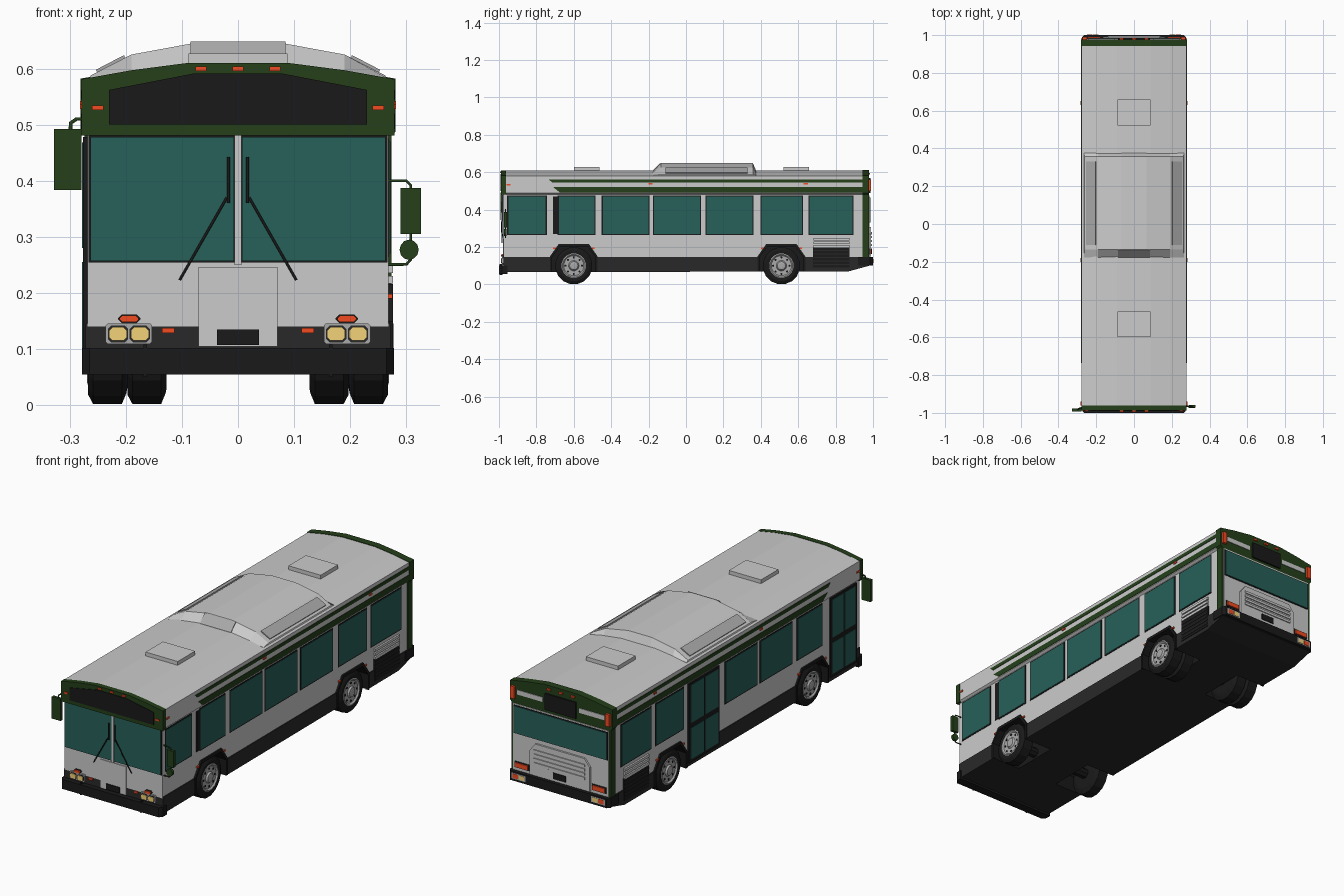
import bpy, bmesh, math
from mathutils import Vector

if "Cube" in bpy.data.objects:
    bpy.data.objects.remove(bpy.data.objects["Cube"])


def mat(name, r, g, b):
    m = bpy.data.materials.new(name)
    m.diffuse_color = (r, g, b, 1)
    m.use_nodes = True
    m.node_tree.nodes["Principled BSDF"].inputs["Base Color"].default_value = m.diffuse_color
    return m


GREEN = mat("green", 0.018, 0.05, 0.01)
GLASS = mat("teal_glass", 0.02, 0.115, 0.098)
BLACK = mat("black", 0.01, 0.01, 0.01)
DARK = mat("dark_grey", 0.022, 0.022, 0.022)
ORANGE = mat("orange", 0.9, 0.07, 0.015)
LAMP = mat("lamp", 0.9, 0.65, 0.19)
SILVER = mat("silver", 0.4, 0.4, 0.4)


def finish(name, bm, m, mirror=False):
    bmesh.ops.recalc_face_normals(bm, faces=bm.faces)
    me = bpy.data.meshes.new(name)
    bm.to_mesh(me)
    bm.free()
    ob = bpy.data.objects.new(name, me)
    bpy.context.scene.collection.objects.link(ob)
    if m:
        me.materials.append(m)
    if mirror:
        ob.modifiers.new("mirror", 'MIRROR').use_mirror_merge = False
    return ob


def loft(name, rings, m=None, mirror=False):
    bm = bmesh.new()
    vs = [[bm.verts.new(p) for p in r] for r in rings]
    n = len(vs[0])
    for a, b in zip(vs, vs[1:]):
        for i in range(n):
            bm.faces.new((a[i], a[(i + 1) % n], b[(i + 1) % n], b[i]))
    bm.faces.new(vs[0])
    bm.faces.new(vs[-1])
    return finish(name, bm, m, mirror)


def prism(name, axis, pts, a, b, m=None, mirror=False):
    put = {'x': lambda p, t: (t, p[0], p[1]), 'y': lambda p, t: (p[0], t, p[1]),
           'z': lambda p, t: (p[0], p[1], t)}[axis]
    return loft(name, [[put(p, t) for p in pts] for t in (a, b)], m, mirror)


def box(name, x, y, z, m=None, mirror=False):
    return prism(name, 'x', [(y[0], z[0]), (y[1], z[0]), (y[1], z[1]), (y[0], z[1])], x[0], x[1], m, mirror)


def lathe(name, prof, y, z, m=None, n=16, mirror=True):
    rings = [[(x, y + r * math.cos(2 * math.pi * (i + .5) / n), z + r * math.sin(2 * math.pi * (i + .5) / n))
              for i in range(n)] for x, r in prof]
    return loft(name, rings, m, mirror)


def tube(name, pts, r, m):
    cu = bpy.data.curves.new(name, 'CURVE')
    cu.dimensions = '3D'
    cu.bevel_depth, cu.bevel_resolution, cu.use_fill_caps = r, 1, True
    sp = cu.splines.new('POLY')
    sp.points.add(len(pts) - 1)
    for p, q in zip(sp.points, pts):
        p.co = (*q, 1)
    cu.materials.append(m)
    ob = bpy.data.objects.new(name, cu)
    bpy.context.scene.collection.objects.link(ob)


def sym(half):
    return half + [(-x, z) for x, z in reversed(half)]


# body shell and dark skirt
body = prism("body_shell", 'y', sym([(.268, .14), (.268, .48), (.278, .488), (.278, .58), (.19, .596), (.09, .608)]),
             -.975, .96)
skirt = prism("skirt", 'x', [(-.975, .065), (.87, .07), (.98, .1), (.98, .146), (-.975, .146)], -.272, .272, DARK)

# wheel wells, arch trims and wheels
for part, cy in (("front", -.6), ("rear", .51)):
    arch = [(-.118, .04), (-.118, .145), (-.075, .203), (.075, .203), (.118, .145), (.118, .04)]
    cut = prism(part + "_well_cutter", 'x', [(cy + y, z) for y, z in arch], .115, .32, BLACK, True)
    cut.hide_render = True
    cut.hide_viewport = True
    cut.display_type = 'WIRE'
    for ob in (body, skirt):
        b = ob.modifiers.new("well", 'BOOLEAN')
        b.operation, b.object, b.solver, b.material_mode = 'DIFFERENCE', cut, 'EXACT', 'TRANSFER'
    inner = [(-.117, .068), (-.117, .145), (-.075, .202), (.075, .202), (.117, .145), (.117, .068)]
    outer = [(-.128, .068), (-.128, .149), (-.081, .216), (.081, .216), (.128, .149), (.128, .068)]
    prism(part + "_arch_trim", 'x', [(cy + y, z) for y, z in outer + inner[::-1]], .26, .276, BLACK, True)
    tire = [(.197, .07), (.199, .08), (.207, .1), (.258, .1), (.267, .083), (.266, .066), (.25, .062)]
    lathe(part + "_tire", tire, cy, .1, BLACK)
    if part == "rear":
        lathe("rear_inner_tire", [(x - .07, r) for x, r in tire], cy, .1, BLACK)
    lathe(part + "_hub", [(.24, .066), (.267, .066), (.269, .061), (.262, .054), (.262, .028), (.27, .022),
                          (.272, .012)], cy, .1, SILVER)
    for i in range(8):
        a = math.pi / 4 * i
        lathe(part + "_hub_hole", [(.258, .006), (.2635, .006)], cy + .044 * math.cos(a), .1 + .044 * math.sin(a),
              BLACK, 6)
    lathe(part + "_axle", [(0, .025), (.22, .025)], cy, .1, BLACK, 8)
    for d in (-.1, .1):
        box(part + "_arch_marker", (.26, .275), (cy + d - .01, cy + d + .01), (.19, .198), ORANGE, True)


# side windows
def window(name, y0, y1, sides):
    for s in sides:
        box(name + "_frame", (s * .26, s * .2695), (y0 - .006, y1 + .006), (.264, .476), BLACK)
        box(name, (s * .26, s * .271), (y0, y1), (.27, .47), GLASS)


for y0, y1, sides in ((-.95, -.75, [1]), (-.68, -.49, [1, -1]), (-.445, -.2, [1, -1]), (-.17, .075, [1, -1]),
                      (.11, .355, [1]), (.405, .62, [1, -1]), (.66, .89, [1, -1])):
    window("side_window", y0, y1, sides)
box("window_post", (.26, .2715), (-.71, -.68), (.27, .47), BLACK)

# doors on the left side
for name, y0, y1 in (("front_door", -.945, -.74), ("middle_door", .13, .37)):
    box(name, (-.276, -.25), (y0, y1), (.085, .478), BLACK)
    mid = (y0 + y1) / 2
    for a, b in ((y0 + .012, mid - .006), (mid + .006, y1 - .012)):
        for z in ((.1, .255), (.28, .468)):
            box(name + "_glass", (-.278, -.26), (a, b), z, GLASS)

# side stripes, markers and engine grilles
prism("upper_stripe", 'x', [(-.735, .562), (.95, .562), (.95, .545), (-.715, .545)], .27, .2802, GREEN, True)
prism("lower_stripe", 'x', [(-.71, .52), (.95, .52), (.95, .492), (-.675, .492)], .27, .2802, GREEN, True)
for y, z in ((-.95, .532), (-.19, .538), (.64, .538)):
    box("side_marker", (.27, .282), (y - .011, y + .011), (z - .004, z + .004), ORANGE, True)
box("engine_grille", (.26, .2745), (.68, .875), (.09, .2), BLACK, True)
for i in range(8):
    z = .103 + i * .019
    box("grille_slat", (.26, .2765), (.682, .873), (z, z + (.013 if z > .19 else .005)),
        None if z > .19 else DARK, True)

# roof hatches
for y in (-.53, .59):
    box("roof_hatch", (-.088, .088), (y - .068, y + .068), (.6, .627))

# roof unit with sloped ends
low = sym([(.268, .575), (.265, .583), (.19, .595), (.065, .607)])
full = sym([(.268, .575), (.262, .588), (.19, .625), (.065, .648)])
loft("roof_unit", [[(x, y, z) for x, z in sec] for y, sec in ((-.178, low), (-.135, full), (.358, full), (.375, low))])
prism("roof_unit_panel", 'y', [(.25, .59), (.2, .616), (.203, .624), (.253, .598)], -.11, .33, SILVER, True)
prism("roof_unit_vent", 'x', [(-.178, .6), (-.176, .611), (-.139, .648), (-.133, .64)], -.085, .085, SILVER)

# front: cap, sign, windscreen, panels
prism("front_cap", 'y', sym([(.279, .481), (.279, .581), (.19, .597), (.09, .61)]), -.988, -.962, GREEN)
prism("front_sign", 'y', sym([(.23, .5), (.23, .562), (.08, .591)]), -.991, -.98, BLACK)
for x in (-.066, 0, .066):
    box("roof_marker", (x - .01, x + .01), (-.994, -.98), (.596, .604), ORANGE)
box("corner_marker", (.24, .26), (-.992, -.98), (.526, .534), ORANGE, True)
box("windscreen_seal", (.004, .266), (-.978, -.96), (.254, .481), BLACK, True)
box("windscreen", (.007, .263), (-.981, -.96), (.257, .478), GLASS, True)
box("windscreen_divider", (-.006, .006), (-.984, -.96), (.25, .481))
box("front_panel", (-.07, .07), (-.979, -.96), (.105, .246))
box("front_plate", (-.037, .037), (-.983, -.96), (.107, .135), BLACK)
prism("front_bumper", 'z', sym([(.278, -.955), (.278, -.983), (.265, -1)]), .055, .102, BLACK)
box("bumper_post", (.162, .168), (-.998, -.98), (.05, .108), BLACK, True)


# front lamps
def chamfer(x0, x1, z0, z1, c):
    return [(x0 + c, z0), (x1 - c, z0), (x1, z0 + c), (x1, z1 - c), (x1 - c, z1), (x0 + c, z1), (x0, z1 - c),
            (x0, z0 + c)]


prism("headlight_housing", 'y', chamfer(.153, .236, .109, .146, .004), -.984, -.96, SILVER, True)
for x in (.157, .196):
    prism("headlight_rim", 'y', chamfer(x, x + .036, .112, .142, .006), -.986, -.96, DARK, True)
    prism("headlight", 'y', chamfer(x + .002, x + .034, .115, .139, .006), -.99, -.96, LAMP, True)
prism("turn_signal_rim", 'y', chamfer(.174, .214, .146, .162, .007), -.982, -.96, BLACK, True)
prism("turn_signal", 'y', chamfer(.177, .211, .148, .16, .005), -.988, -.96, ORANGE, True)
box("front_reflector", (.113, .135), (-.982, -.96), (.129, .138), ORANGE, True)

# wipers
for s in (1, -1):
    tube("wiper_arm", [(s * .104, -.983, .223), (s * .02, -.989, .37)], .0025, BLACK)
    tube("wiper_blade", [(s * .017, -.988, .36), (s * .017, -.988, .442)], .003, BLACK)

# mirrors
tube("left_mirror_arm", [(-.265, -.97, .51), (-.288, -.975, .51), (-.298, -.98, .503), (-.3, -.982, .47)], .0035, GREEN)
box("left_mirror", (-.328, -.279), (-.992, -.976), (.384, .492), GREEN)
tube("right_mirror_arm", [(.262, -.965, .4), (.3, -.965, .4), (.308, -.965, .392), (.308, -.965, .26),
                          (.3, -.965, .251), (.262, -.965, .251)], .003, GREEN)
box("right_mirror", (.29, .326), (-.972, -.957), (.305, .387), GREEN)
disc = [(.305 + .017 * math.cos(i * math.pi / 6), .277 + .018 * math.sin(i * math.pi / 6)) for i in range(12)]
prism("round_mirror", 'y', disc, -.974, -.96, GREEN)

# rear: hoop, sign, window, engine door
prism("rear_hoop", 'y', sym([(.2735, .12), (.2735, .48), (.281, .488), (.281, .582), (.19, .598), (.09, .611)]),
      .943, .978, GREEN)
box("rear_panel", (-.262, .262), (.95, .981), (.12, .475))
box("rear_stripe", (.1, .24), (.95, .981), (.522, .545), None, True)
prism("rear_sign", 'y', sym([(.085, .49), (.085, .57)]), .95, .986, BLACK)
for x in (-.066, 0, .066):
    box("rear_roof_marker", (x - .01, x + .01), (.95, .985), (.588, .597), ORANGE)
box("rear_corner_light", (.25, .272), (.95, .99), (.5, .56), ORANGE, True)
box("rear_window_seal", (-.258, .258), (.95, .983), (.328, .468), BLACK)
box("rear_window", (-.254, .254), (.95, .986), (.332, .464), GLASS)
prism("engine_door", 'y', sym([(.165, .15), (.165, .27), (.135, .308)]), .95, .99)
for i in range(4):
    box("engine_door_louvre", (-.14, .14), (.95, .995), (.205 + .021 * i, .217 + .021 * i))
box("rear_plate", (-.035, .035), (.95, .994), (.163, .193), BLACK)
box("tail_light_rim", (.173, .25), (.95, .985), (.161, .191), DARK, True)
box("tail_light", (.177, .246), (.95, .99), (.165, .187), ORANGE, True)
prism("rear_bumper", 'z', sym([(.277, .92), (.277, .985), (.265, 1)]), .1, .146, BLACK)
box("reverse_lamp_housing", (.18, .256), (.98, 1.0005), (.11, .139), SILVER, True)
box("reverse_lamp", (.187, .216), (.98, 1.002), (.114, .135), LAMP, True)
box("brake_lamp", (.22, .249), (.98, 1.002), (.114, .135), ORANGE, True)
